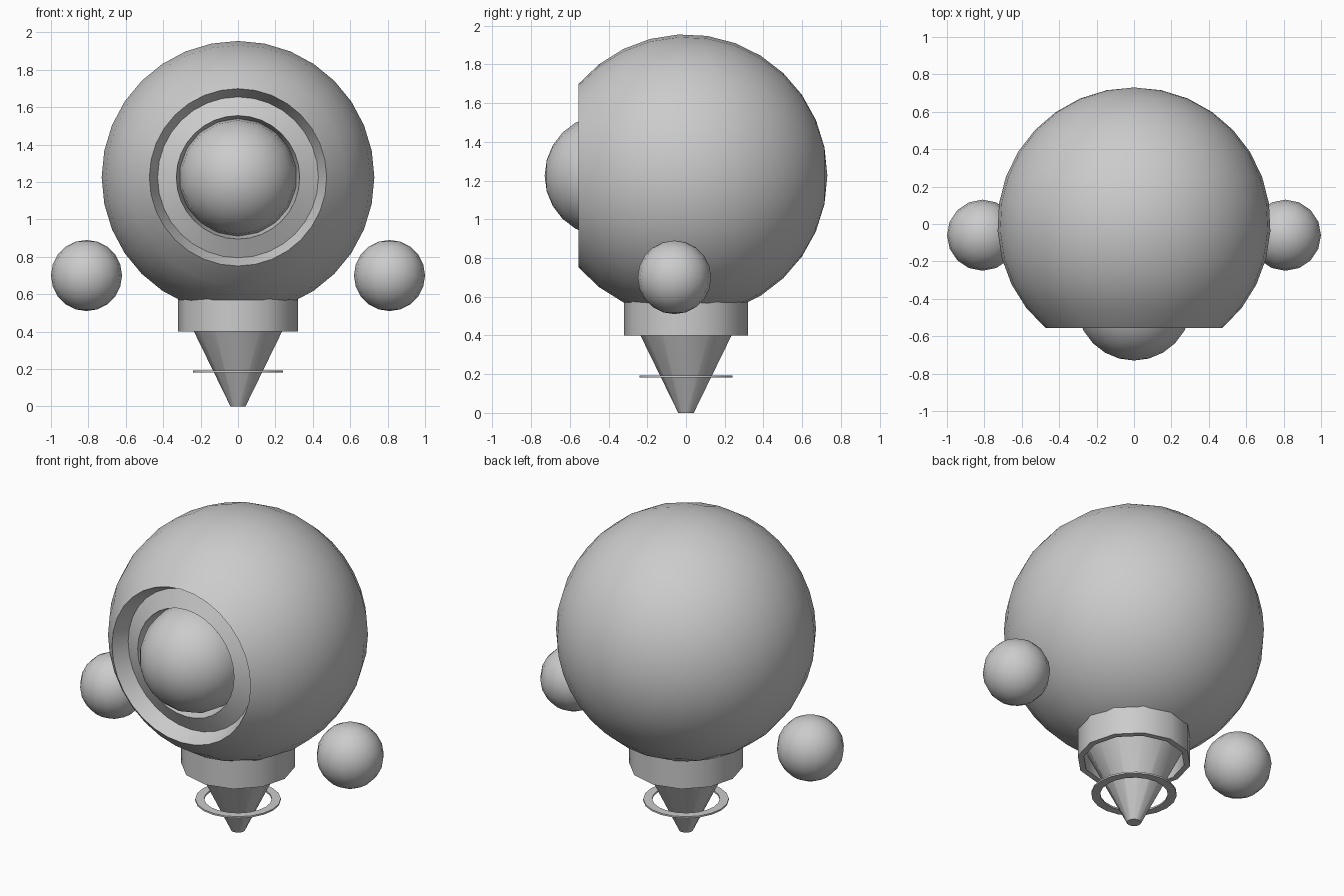
import bpy, bmesh
from math import sin, cos, pi, radians
from mathutils import Matrix

if "Cube" in bpy.data.objects:
    bpy.data.objects.remove(bpy.data.objects["Cube"])


def finish(bm, name, matrix):
    bmesh.ops.remove_doubles(bm, verts=bm.verts, dist=1e-5)
    bmesh.ops.recalc_face_normals(bm, faces=bm.faces)
    bm.transform(matrix)
    mesh = bpy.data.meshes.new(name)
    bm.to_mesh(mesh)
    bm.free()
    ob = bpy.data.objects.new(name, mesh)
    bpy.context.collection.objects.link(ob)
    bpy.ops.object.select_all(action='DESELECT')
    ob.select_set(True)
    bpy.context.view_layer.objects.active = ob
    bpy.ops.object.shade_smooth_by_angle(angle=radians(40))
    return ob


def lathe(name, profile, sides, closed=False, matrix=Matrix()):
    """Spin (radius, height) points round the local z axis."""
    bm = bmesh.new()
    pts = profile + profile[:1] if closed else profile
    verts = [bm.verts.new((r, 0, z)) for r, z in pts]
    edges = [bm.edges.new(p) for p in zip(verts, verts[1:])]
    bmesh.ops.spin(bm, geom=verts + edges, axis=(0, 0, 1), cent=(0, 0, 0),
                   angle=2 * pi, steps=sides, use_merge=False)
    return finish(bm, name, matrix)


def ball(name, radius, segments, rings, matrix):
    bm = bmesh.new()
    bmesh.ops.create_uvsphere(bm, u_segments=segments, v_segments=rings, radius=radius)
    return finish(bm, name, matrix)


# Frame whose local z axis points out of the face (towards -y)
face = Matrix.Translation((0, 0, 1.225)) @ Matrix.Rotation(radians(90), 4, 'X')

# Head: sphere sliced flat at the front, with grooved eye socket
R, steps, cut = 0.73, 12, radians(139.5)
head = [(R * sin(cut * i / steps), -R * cos(cut * i / steps)) for i in range(steps + 1)]
head[0] = (0, -R)
socket = [(0.43, 0.46), (0.33, 0.51), (0.31, 0.40), (0, 0.33)]
lathe("head", head + socket, 32, matrix=face)

# Eyeball
ball("eye", 0.315, 18, 12, face @ Matrix.Translation((0, 0, 0.415)))

# Hollow collar under the head
lathe("neck_collar", [(0.32, 0.40), (0.32, 0.62), (0.285, 0.62), (0.285, 0.40)], 12, closed=True)

# Tapered body
lathe("body_cone", [(0, 0), (0.04, 0), (0.284, 0.50), (0, 0.50)], 12)

# Floating flat ring
lathe("hover_ring", [(0.24, 0.182), (0.24, 0.192), (0.19, 0.192), (0.19, 0.182)], 20, closed=True)

# Floating hands
for side, label in ((-1, "left"), (1, "right")):
    ball("hand_" + label, 0.19, 16, 10, Matrix.Translation((side * 0.81, -0.06, 0.70)))
